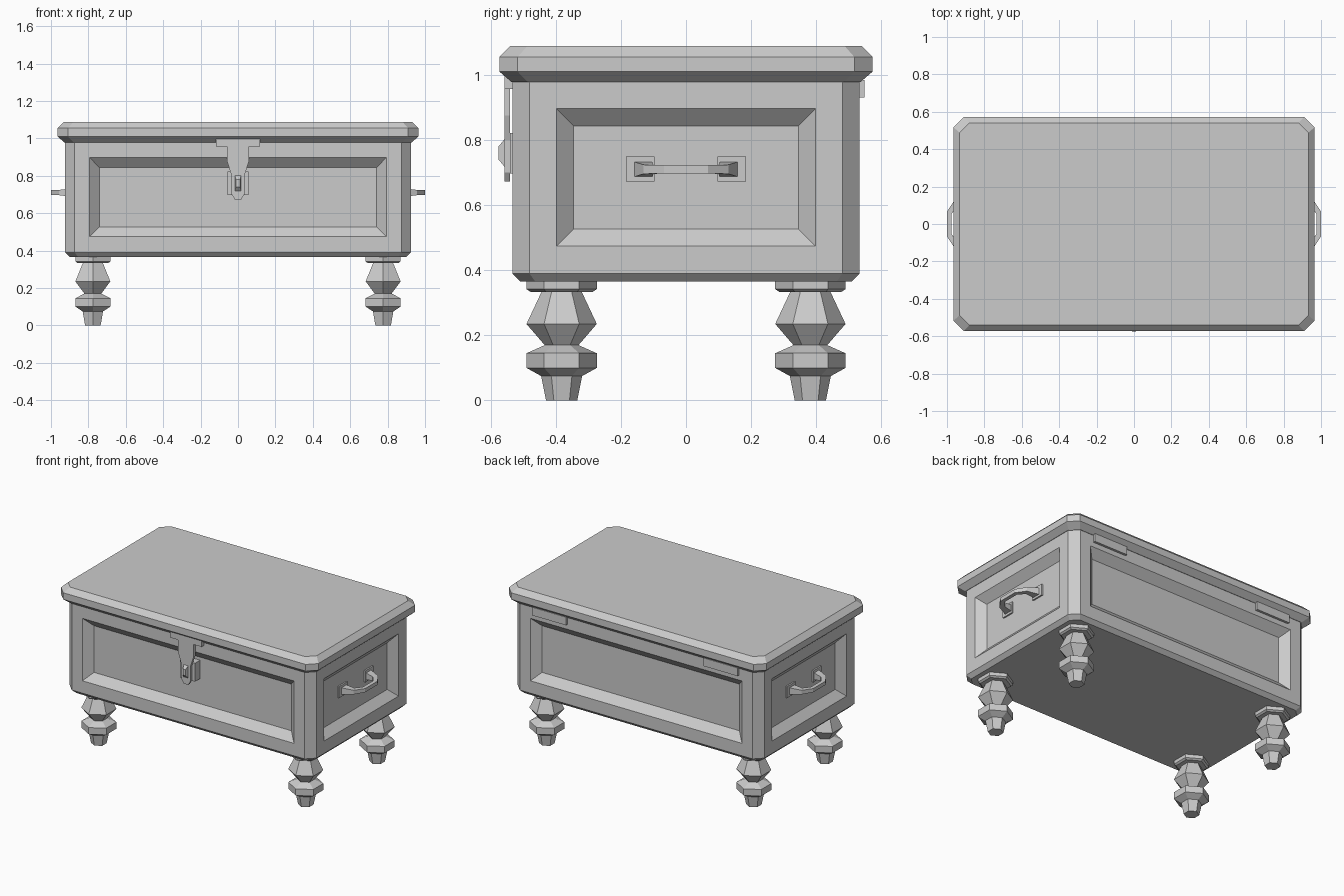
import bpy, bmesh, math
from mathutils import Vector

if "Cube" in bpy.data.objects:
    bpy.data.objects.remove(bpy.data.objects["Cube"], do_unlink=True)

grey = bpy.data.materials.new("plain_grey")
grey.use_nodes = True
grey.diffuse_color = (0.6, 0.6, 0.6, 1)
grey.node_tree.nodes["Principled BSDF"].inputs["Base Color"].default_value = (0.6, 0.6, 0.6, 1)


def finish(bm, name):
    bmesh.ops.recalc_face_normals(bm, faces=bm.faces)
    mesh = bpy.data.meshes.new(name)
    bm.to_mesh(mesh)
    bm.free()
    mesh.materials.append(grey)
    obj = bpy.data.objects.new(name, mesh)
    bpy.context.collection.objects.link(obj)
    return obj


def loft(rings):
    """Skin a list of equal-length point rings and cap both ends."""
    bm = bmesh.new()
    loops = [[bm.verts.new(p) for p in ring] for ring in rings]
    n = len(loops[0])
    for a, b in zip(loops, loops[1:]):
        for i in range(n):
            j = (i + 1) % n
            bm.faces.new((a[i], a[j], b[j], b[i]))
    bm.faces.new(loops[0][::-1])
    bm.faces.new(loops[-1])
    return bm


def octagon(hx, hy, c, z):
    """Rectangle with clipped corners."""
    quarter = [(hx, hy - c), (hx - c, hy)]
    pts = quarter + [(-x, y) for x, y in quarter[::-1]]
    pts += [(-x, -y) for x, y in pts]
    return [(x, y, z) for x, y in pts]


def box(name, x0, x1, y0, y1, z0, z1):
    rings = [[(x0, y0, z), (x1, y0, z), (x1, y1, z), (x0, y1, z)] for z in (z0, z1)]
    return finish(loft(rings), name)


def prism(name, outline, y0, y1):
    """Extrude an x/z outline along y."""
    return finish(loft([[(x, y, z) for x, z in outline] for y in (y0, y1)]), name)


# Chest body with a sunken panel on each of the four sides
body = loft([octagon(0.90, 0.508, 0.045, 0.365),
             octagon(0.925, 0.533, 0.052, 0.39),
             octagon(0.925, 0.533, 0.052, 0.99)])
body.normal_update()
bmesh.ops.recalc_face_normals(body, faces=body.faces)
DEPTH = 0.048


def fit_panel(face, axis, half, low, high, depth):
    """Inset a face and place its corners on the given rectangle."""
    mid = face.calc_center_median()
    bmesh.ops.inset_individual(body, faces=[face], thickness=0.01)
    side = 1 - axis
    for v in face.verts:
        v.co[side] = math.copysign(half, v.co[side])
        v.co.z = high if v.co.z > mid.z else low
        v.co[axis] -= math.copysign(depth, v.co[axis])


walls = [f for f in body.faces if abs(f.normal.z) < 0.01
         and max(abs(f.normal.x), abs(f.normal.y)) > 0.99]
for face in walls:
    axis = 0 if abs(face.normal.x) > 0.99 else 1
    half = 0.398 if axis == 0 else 0.793
    fit_panel(face, axis, half, 0.474, 0.897, 0)
    fit_panel(face, axis, half - 0.053, 0.527, 0.843, DEPTH)
finish(body, "chest_body")

# Lid with bevelled rim
finish(loft([octagon(0.928, 0.536, 0.05, 0.978),
             octagon(0.965, 0.573, 0.056, 1.01),
             octagon(0.965, 0.573, 0.056, 1.055),
             octagon(0.932, 0.54, 0.052, 1.088)]), "lid")

# Turned six-sided legs
LEG = [(0.108, 0.37), (0.108, 0.342), (0.095, 0.333), (0.062, 0.333), (0.108, 0.235),
       (0.052, 0.17), (0.108, 0.145), (0.108, 0.1), (0.063, 0.075), (0.048, 0)]
for fb, sy in (("front", -1), ("back", 1)):
    for lr, sx in (("left", 1), ("right", -1)):
        rings = [[(sx * 0.776 + r * math.sin(k * math.pi / 3),
                   sy * 0.382 + r * math.cos(k * math.pi / 3), z) for k in range(6)]
                 for r, z in LEG]
        finish(loft(rings), f"{fb}_{lr}_leg")

# Side handles: each station is (inner x, inner y, outer x, outer y, half height)
PANEL_X = 0.925 - DEPTH
STATIONS = [(PANEL_X, 0.105, PANEL_X, 0.163, 0.024),
            (0.94, 0.10, 0.958, 0.13, 0.014),
            (0.975, 0.055, 1.0, 0.067, 0.0125)]
for lr, sx in (("left", 1), ("right", -1)):
    path = [s + (1,) for s in STATIONS] + [s + (-1,) for s in STATIONS[::-1]]
    rings = []
    for xi, yi, xo, yo, h, sy in path:
        rings.append([(sx * xi, sy * yi, 0.71 - h), (sx * xo, sy * yo, 0.71 - h),
                      (sx * xo, sy * yo, 0.71 + h), (sx * xi, sy * yi, 0.71 + h)])
    finish(loft(rings), f"{lr}_handle")
    for fb, sy in (("front", -1), ("back", 1)):
        xs = sorted((sx * (PANEL_X - 0.005), sx * (PANEL_X + 0.01)))
        ys = sorted((sy * 0.096, sy * 0.184))
        box(f"{lr}_handle_{fb}_plate", *xs, *ys, 0.673, 0.75)

# Latch: top bar, tapering hasp, staple block and knob
box("latch_bar", -0.118, 0.118, -0.558, -0.53, 0.957, 1.0)
half = [(0.058, 0.99), (0.058, 0.875), (0.034, 0.8), (0.034, 0.7), (0.016, 0.672)]
prism("latch_hasp", half + [(-x, z) for x, z in half[::-1]], -0.558, -0.54)
box("latch_staple_block", -0.055, 0.055, -0.54, -0.48, 0.697, 0.822)
finish(loft([[(x, -0.555, z) for x, z in ((-.018, .715), (.018, .715), (.018, .805), (-.018, .805))],
             [(x, -0.576, z) for x, z in ((-.01, .74), (.01, .74), (.01, .78), (-.01, .78))]]),
       "latch_knob")

# Back hinges
for lr, sx in (("left", 1), ("right", -1)):
    xs = sorted((sx * 0.515, sx * 0.77))
    box(f"{lr}_hinge", *xs, 0.525, 0.549, 0.93, 0.985)
